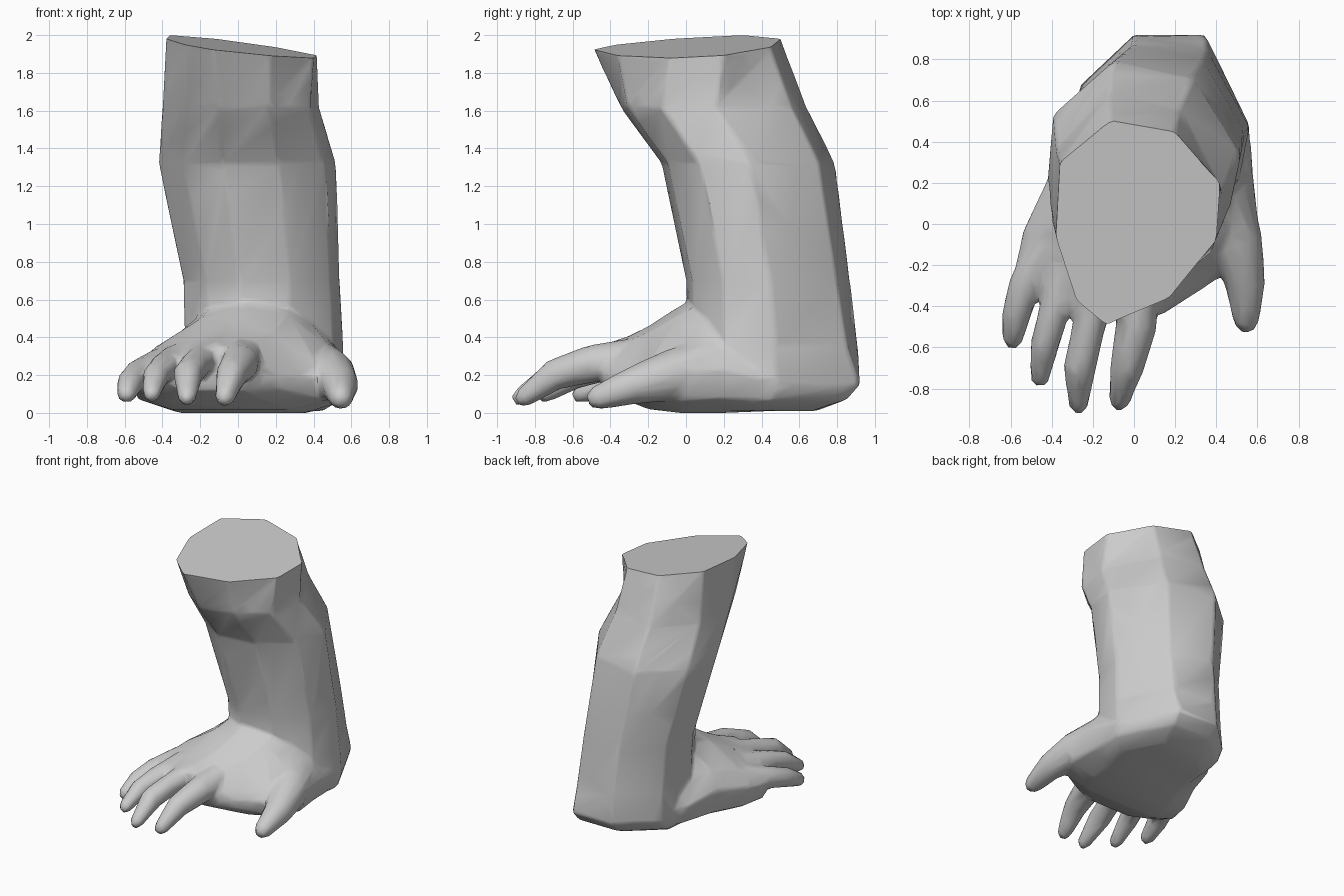
import bpy, bmesh, math
from mathutils import Vector

cube = bpy.data.objects.get("Cube")
if cube:
    bpy.data.objects.remove(cube, do_unlink=True)

grey = bpy.data.materials.new("plain_grey")
grey.use_nodes = True
grey.diffuse_color = (0.6, 0.6, 0.6, 1)
grey.node_tree.nodes["Principled BSDF"].inputs["Base Color"].default_value = (0.6, 0.6, 0.6, 1)


def loft(bm, rings):
    """Skin a list of equal-length point rings and close both ends."""
    loops = [[bm.verts.new(p) for p in ring] for ring in rings]
    for a, b in zip(loops, loops[1:]):
        n = len(a)
        for i in range(n):
            j = (i + 1) % n
            bm.faces.new((a[i], a[j], b[j], b[i]))
    bm.faces.new(loops[0][::-1])
    bm.faces.new(loops[-1])


def tube(bm, path, sides=12):
    """Tapered digit along (x, y, z, radius) points with a rounded tip."""
    pts = [Vector(p[:3]) for p in path]
    radii = [p[3] for p in path]
    end = (pts[-1] - pts[-2]).normalized()
    pts.append(pts[-1] + end * radii[-1] * 0.8)
    radii.append(radii[-1] * 0.55)
    rings = []
    for i, (p, r) in enumerate(zip(pts, radii)):
        d = (pts[min(i + 1, len(pts) - 1)] - pts[max(i - 1, 0)]).normalized()
        side = d.cross(Vector((0, 0, 1))).normalized()
        up = side.cross(d)
        rings.append([p + r * (side * math.cos(a) + up * math.sin(a))
                      for a in (math.tau * k / sides for k in range(sides))])
    loft(bm, rings)


bm = bmesh.new()

# Forearm and heel: a nine-sided outline fitted to bounds at each level
rim = [Vector(p) for p in [
    (-.11, .5, 1.985), (.2, .45, 1.93), (.42, .2, 1.88), (.4, -.08, 1.88), (.17, -.36, 1.89),
    (-.13, -.48, 1.9), (-.28, -.36, 1.93), (-.38, -.06, 1.98), (-.36, .3, 2)]]


def outline(corner):
    return [(.34, 1), (.75, corner), (1, .51), (.94, .22), (.68, .04),
            (.36, 0), (.14, .14), (0, .38), (.03, .72)]


levels = [  # z, x min, x max, y min, y max, back corner
    (1.62, -.4, .43, -.35, .64, .92),
    (1.32, -.42, .52, -.13, .79, .91),
    (.7, -.29, .54, 0, .87, .92),
    (.35, -.28, .56, .01, .91, .94),
    (.15, -.29, .56, .03, .92, 1),
    (.07, -.28, .55, .03, .85, 1),
    (.01, -.23, .45, .03, .69, .97),
]
rings = [[Vector((x0 + u * (x1 - x0), y0 + v * (y1 - y0), z)) for u, v in outline(corner)]
         for z, x0, x1, y0, y1, corner in levels]
overshoot = [p + (p - q) * 0.35 for p, q in zip(rim, rings[0])]
loft(bm, [overshoot, rim] + rings)

# Palm: domed cross-sections running forward from the heel
dome = [(0, .4), (.08, .6), (.3, .88), (.5, 1), (.7, .92), (.92, .55),
        (1, .35), (.96, .11), (.78, 0), (.2, 0), (.04, .12)]
sections = [  # y, x min, x max, z bottom, z top
    (.75, -.12, .4, .05, .3),
    (.45, -.34, .565, .01, .5),
    (.2, -.43, .585, 0, .66),
    (-.03, -.54, .61, 0, .57),
    (-.2, -.575, .5, .02, .46),
    (-.3, -.54, .36, .06, .41),
    (-.44, -.4, .14, .12, .36),
]
loft(bm, [[(x0 + t * (x1 - x0), y, z0 + h * (z1 - z0)) for t, h in dome]
          for y, x0, x1, z0, z1 in sections])

# Four fingers and the thumb
digits = [
    [(-.42, -.1, .24, .1), (-.53, -.3, .2, .08), (-.57, -.43, .16, .072), (-.59, -.56, .1, .052)],
    [(-.32, -.2, .28, .09), (-.395, -.45, .24, .075), (-.437, -.6, .19, .07), (-.458, -.75, .1, .048)],
    [(-.16, -.25, .3, .1), (-.22, -.5, .26, .08), (-.265, -.7, .2, .08), (-.27, -.88, .08, .048)],
    [(.03, -.25, .3, .1), (.01, -.5, .26, .1), (-.035, -.7, .2, .083), (-.07, -.86, .08, .052)],
    [(.4, .15, .24, .16), (.49, -.08, .2, .135), (.54, -.28, .145, .1), (.545, -.47, .08, .065)],
]
for path in digits:
    tube(bm, path)

bmesh.ops.recalc_face_normals(bm, faces=bm.faces[:])
mesh = bpy.data.meshes.new("forearm_and_hand")
bm.to_mesh(mesh)
bm.free()
body = bpy.data.objects.new("forearm_and_hand", mesh)
bpy.context.collection.objects.link(body)

# Fuse arm, palm and digits into one soft surface, then thin it to few faces
fuse = body.modifiers.new("fuse", 'REMESH')
fuse.mode = 'VOXEL'
fuse.voxel_size = 0.015
soften = body.modifiers.new("soften", 'SMOOTH')
soften.factor = 0.5
soften.iterations = 8
thin = body.modifiers.new("thin", 'DECIMATE')
thin.ratio = 0.022
bpy.context.view_layer.update()
fused = body.evaluated_get(bpy.context.evaluated_depsgraph_get())
bm = bmesh.new()
bm.from_mesh(fused.to_mesh())
fused.to_mesh_clear()
body.modifiers.clear()

# Slice the arm off with a clean slanted cut and cap it
bmesh.ops.bisect_plane(bm, geom=bm.verts[:] + bm.edges[:] + bm.faces[:],
                       plane_co=(0, 0, 1.935), plane_no=(.13, -.06, 1), clear_outer=True)
bmesh.ops.holes_fill(bm, edges=[e for e in bm.edges if e.is_boundary], sides=0)
bmesh.ops.recalc_face_normals(bm, faces=bm.faces[:])
bm.to_mesh(mesh)
bm.free()
mesh.materials.clear()
mesh.materials.append(grey)
for face in mesh.polygons:
    face.material_index = 0

bpy.ops.object.select_all(action='DESELECT')
body.select_set(True)
bpy.context.view_layer.objects.active = body
bpy.ops.object.shade_smooth_by_angle(angle=math.radians(60))
